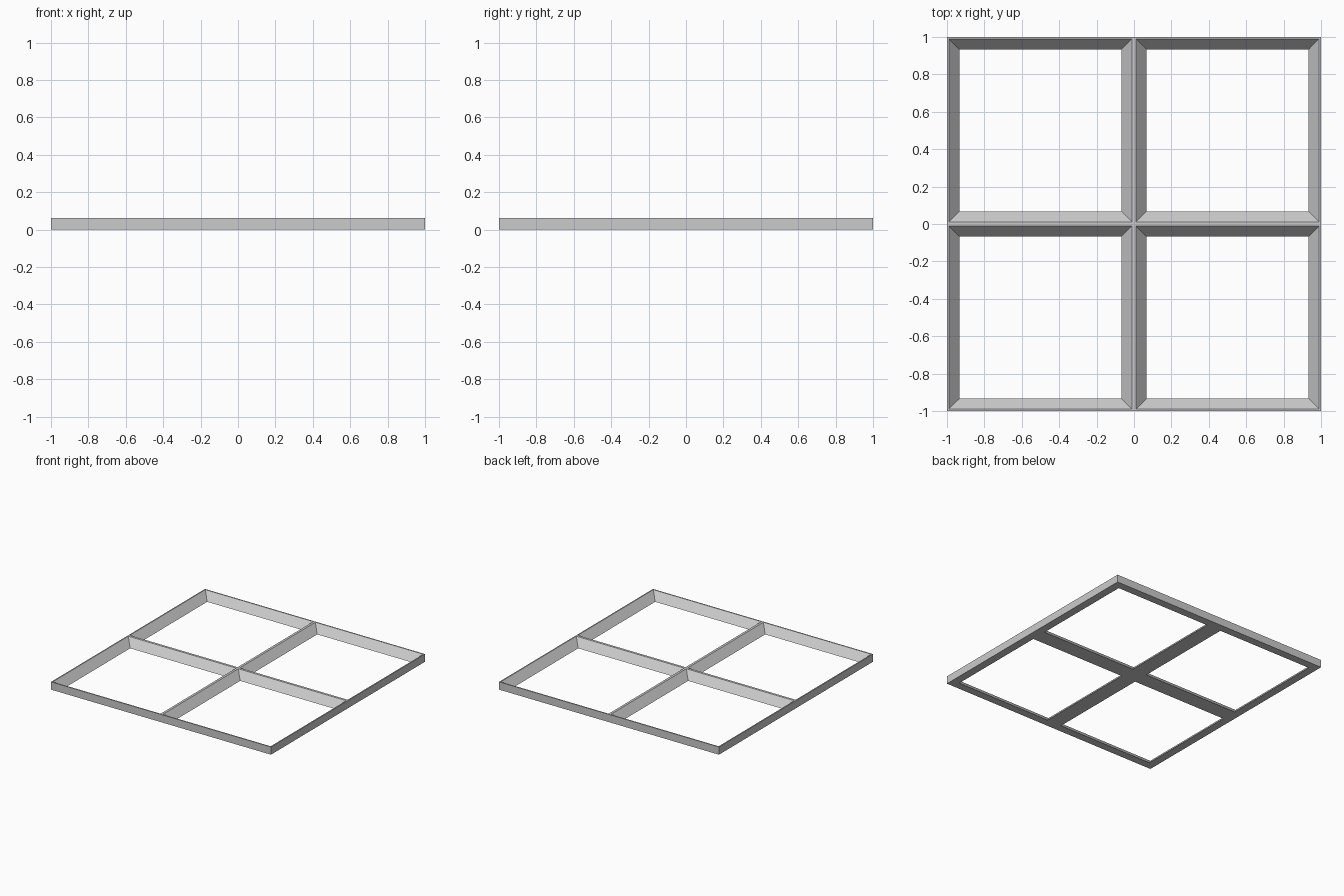
import bpy
import bmesh

cube = bpy.data.objects.get("Cube")
if cube:
    bpy.data.objects.remove(cube, do_unlink=True)

HEIGHT = 0.063
RIM = 0.01     # half width of the narrow top edge
FOOT = 0.066   # half width of the broad base

# Plain grey material
grey = bpy.data.materials.new("light_grey")
grey.use_nodes = True
colour = (0.6, 0.6, 0.6, 1)
grey.diffuse_color = colour
grey.node_tree.nodes["Principled BSDF"].inputs["Base Color"].default_value = colour


def square(bm, cx, cy, half, z):
    corners = ((-1, -1), (1, -1), (1, 1), (-1, 1))
    return [bm.verts.new((cx + half * x, cy + half * y, z)) for x, y in corners]


def on_border(a, b):
    return any(abs(a.co[i]) > 0.99 and abs(a.co[i] - b.co[i]) < 0.01 for i in (0, 1))


# Four bays: base ring, sloping inner sides, top rim, and upright outer sides
bm = bmesh.new()
for cx in (-0.5, 0.5):
    for cy in (-0.5, 0.5):
        rings = [square(bm, cx, cy, half, z) for half, z in
                 ((0.5, 0), (0.5 - FOOT, 0), (0.5 - RIM, HEIGHT), (0.5, HEIGHT))]
        for i in range(4):
            j = (i + 1) % 4
            for low, high in zip(rings, rings[1:]):
                bm.faces.new((low[i], low[j], high[j], high[i]))
            if on_border(rings[0][i], rings[0][j]):
                bm.faces.new((rings[3][i], rings[3][j], rings[0][j], rings[0][i]))

# Join the bays into one closed lattice
bmesh.ops.remove_doubles(bm, verts=bm.verts[:], dist=0.001)
bmesh.ops.recalc_face_normals(bm, faces=bm.faces[:])
mesh = bpy.data.meshes.new("lattice_frame")
bm.to_mesh(mesh)
bm.free()
mesh.materials.append(grey)
frame = bpy.data.objects.new("lattice_frame", mesh)
bpy.context.collection.objects.link(frame)
